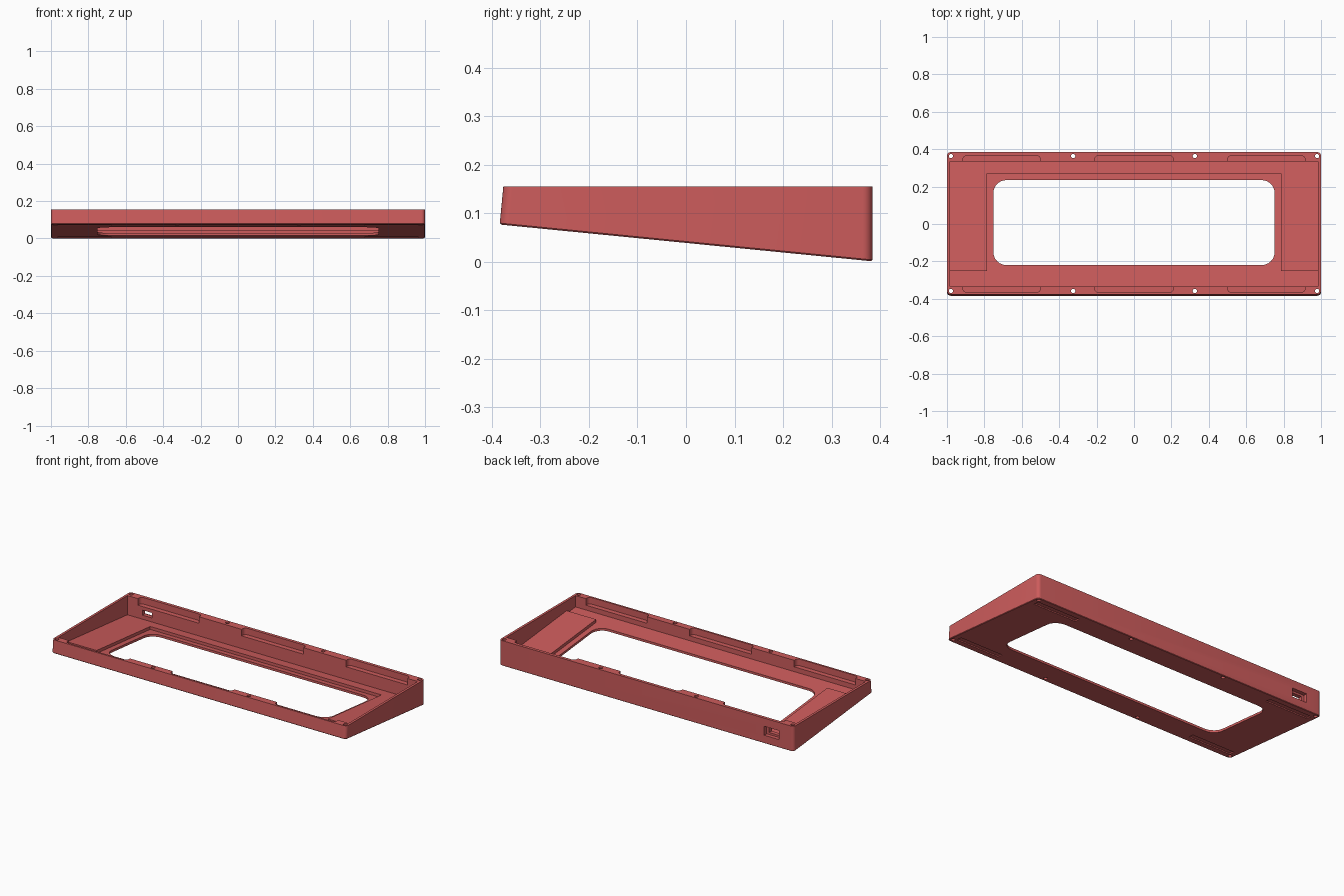
import bpy, bmesh, math

if "Cube" in bpy.data.objects:
    bpy.data.objects.remove(bpy.data.objects["Cube"])

TOP = 0.155


def slope(y):
    """Height of the tilted underside."""
    return 0.0385 - 0.0987 * y


def rounded(x0, x1, y0, y1, r, n=6):
    """Counter-clockwise rounded rectangle outline."""
    if r == 0:
        return [(x0, y0), (x1, y0), (x1, y1), (x0, y1)]
    pts = []
    for cx, cy, a in ((x0 + r, y0 + r, 180), (x1 - r, y0 + r, 270),
                      (x1 - r, y1 - r, 0), (x0 + r, y1 - r, 90)):
        for i in range(n + 1):
            t = math.radians(a + 90 * i / n)
            pts.append((cx + r * math.cos(t), cy + r * math.sin(t)))
    return pts


def prism(name, outline, low, high):
    """Upright prism whose floor and roof heights are functions of y."""
    bm = bmesh.new()
    a = [bm.verts.new((x, y, low(y))) for x, y in outline]
    b = [bm.verts.new((x, y, high(y))) for x, y in outline]
    bm.faces.new(a[::-1])
    bm.faces.new(b)
    for i in range(len(a)):
        j = (i + 1) % len(a)
        bm.faces.new((a[i], a[j], b[j], b[i]))
    me = bpy.data.meshes.new(name)
    bm.to_mesh(me)
    bm.free()
    ob = bpy.data.objects.new(name, me)
    bpy.context.collection.objects.link(ob)
    return ob


def cut(outline, low, high=lambda y: 0.3):
    """Subtract a prism from the case."""
    tool = prism("cutter", outline, low, high)
    tool.hide_render = True
    mod = case.modifiers.new("cut", 'BOOLEAN')
    mod.operation = 'DIFFERENCE'
    mod.solver = 'EXACT'
    mod.object = tool
    bpy.context.view_layer.objects.active = case
    bpy.ops.object.modifier_apply(modifier=mod.name)
    bpy.data.objects.remove(tool, do_unlink=True)


# Wedge-shaped outer case with rounded corners
case = prism("keyboard_case", rounded(-1, 1, -0.384, 0.384, 0.02),
             slope, lambda y: TOP)
# Front wall leans back, square to the underside
for v in case.data.vertices:
    if v.co.y < 0 and v.co.z > TOP - 0.001:
        v.co.y += 0.0075
# Fine chamfer around the bottom rim
bm = bmesh.new()
bm.from_mesh(case.data)
bm.faces.ensure_lookup_table()
under = min(bm.faces, key=lambda f: f.calc_center_median().z)
bmesh.ops.bevel(bm, geom=list(under.edges), offset=0.003, segments=1,
                affect='EDGES', profile=0.5)
bm.to_mesh(case.data)
bm.free()

# Main cavity down to the raised floor
cut(rounded(-0.985, 0.985, -0.335, 0.335, 0), lambda y: slope(y) + 0.032)
# Lower floor: full-width front strip plus the centre bay
cut([(-0.985, -0.335), (0.985, -0.335), (0.985, -0.25), (0.785, -0.25),
     (0.785, 0.27), (-0.785, 0.27), (-0.785, -0.25), (-0.985, -0.25)],
    lambda y: slope(y) + 0.014)
# Large window through the floor
cut(rounded(-0.752, 0.752, -0.22, 0.235, 0.07), lambda y: -0.2)

# Recesses along the top of the front and back walls
for x0, x1 in ((-0.915, -0.5), (-0.21, 0.21), (0.5, 0.915)):
    for y0, y1 in ((-0.365, -0.28), (0.28, 0.365)):
        cut(rounded(x0, x1, y0, y1, 0.02, 4), lambda y: 0.115)

# Screw holes right through the walls
for x in (-0.979, -0.325, 0.325, 0.979):
    for y in (-0.358, 0.363):
        r = 0.0115
        cut([(x + r * math.cos(k * math.pi / 8), y + r * math.sin(k * math.pi / 8))
             for k in range(16)], lambda y: -0.2)

# Shallow foot slots in the underside
for s in (-1, 1):
    for y in (-0.325, 0.325):
        cut(rounded(s * 0.82 - 0.145, s * 0.82 + 0.145, y - 0.018, y + 0.018, 0),
            lambda y: -0.2, lambda y: slope(y) + 0.007)

# Cable port in the back wall: outer pocket and narrower opening
cut(rounded(-0.9, -0.8, 0.36, 0.5, 0), lambda y: 0.05, lambda y: 0.105)
cut(rounded(-0.883, -0.817, 0.3, 0.5, 0), lambda y: 0.062, lambda y: 0.093)

# Single red colour
red = bpy.data.materials.new("soft_red")
red.diffuse_color = (0.610, 0.107, 0.107, 1)
red.use_nodes = True
red.node_tree.nodes["Principled BSDF"].inputs["Base Color"].default_value = red.diffuse_color
case.data.materials.clear()
case.data.materials.append(red)
for p in case.data.polygons:
    p.material_index = 0

bpy.ops.object.select_all(action='DESELECT')
case.select_set(True)
bpy.context.view_layer.objects.active = case
bpy.ops.object.shade_smooth_by_angle(angle=math.radians(30))
